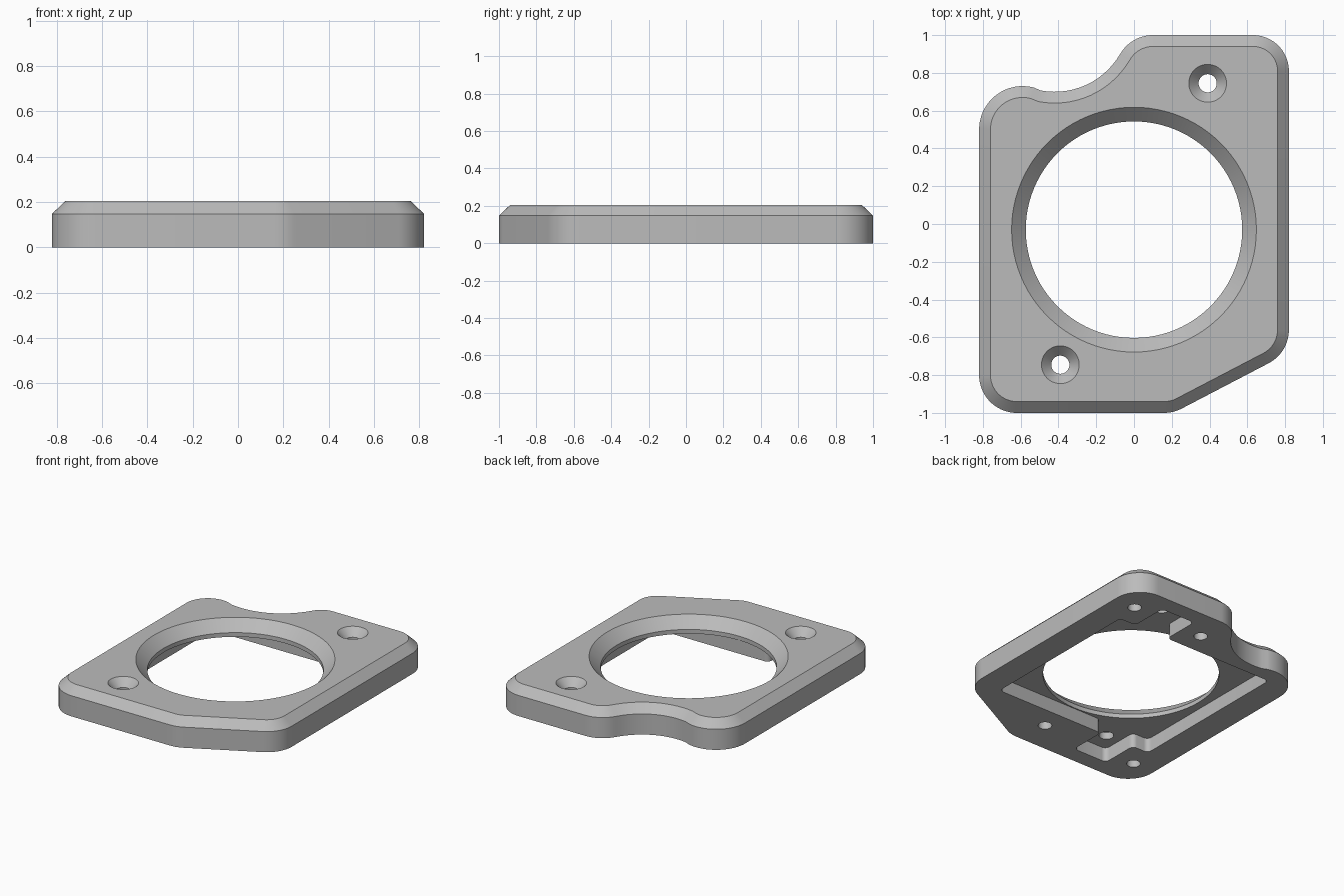
import bpy, bmesh
from math import cos, sin, radians, pi

cube = bpy.data.objects.get("Cube")
if cube:
    bpy.data.objects.remove(cube, do_unlink=True)

HEIGHT, SHOULDER, INSET, POCKET = 0.205, 0.148, 0.06, 0.1

grey = bpy.data.materials.new("light grey")
grey.use_nodes = True
grey.diffuse_color = (0.5, 0.5, 0.5, 1)
grey.node_tree.nodes["Principled BSDF"].inputs["Base Color"].default_value = (0.5, 0.5, 0.5, 1)

# Plate outline as tangent arcs: centre x, centre y, radius, start and end angle
ARCS = [
    (-0.62, -0.8, 0.2, 180, 270),
    (0.16, -0.8, 0.2, 270, 296.6),
    (0.62, -0.56, 0.2, 296.6, 360),
    (0.63, 0.81, 0.19, 0, 90),
    (0.1, 0.8, 0.2, 90, 150),
    (-0.42, 1.1, -0.4, 330, 254.2),   # negative radius: hollow scallop
    (-0.59, 0.5, 0.23, 74.2, 180),
]


def outline(inset):
    pts = []
    for cx, cy, r, a0, a1 in ARCS:
        radius = abs(r - inset)
        steps = max(4, round(abs(a1 - a0) / 5))
        for i in range(steps + 1):
            if r < 0 and i in (0, steps):
                continue          # shared tangent points
            a = radians(a0 + (a1 - a0) * i / steps)
            pts.append((cx + radius * cos(a), cy + radius * sin(a)))
    return pts


def circle(x, y, r, n):
    return [(x + r * cos(2 * pi * i / n), y + r * sin(2 * pi * i / n)) for i in range(n)]


def loft(name, sections, corner=0):
    """Solid through (z, points) sections, with optional rounded upright edges."""
    bm = bmesh.new()
    rings = [[bm.verts.new((x, y, z)) for x, y in pts] for z, pts in sections]
    for low, high in zip(rings, rings[1:]):
        n = len(low)
        for i in range(n):
            j = (i + 1) % n
            bm.faces.new((low[i], low[j], high[j], high[i]))
    bm.faces.new(rings[0][::-1])
    bm.faces.new(rings[-1])
    if corner:
        upright = [e for e in bm.edges if abs(e.verts[0].co.z - e.verts[1].co.z) > 0.01]
        bmesh.ops.bevel(bm, geom=upright, offset=corner, segments=6,
                        profile=0.5, affect='EDGES')
    bmesh.ops.recalc_face_normals(bm, faces=bm.faces)
    mesh = bpy.data.meshes.new(name)
    bm.to_mesh(mesh)
    bm.free()
    mesh.materials.append(grey)
    obj = bpy.data.objects.new(name, mesh)
    bpy.context.collection.objects.link(obj)
    return obj


def turned(name, x, y, profile, n=48):
    return loft(name, [(z, circle(x, y, r, n)) for z, r in profile])


plate = loft("mounting_plate", [(0, outline(0)), (SHOULDER, outline(0)),
                                (HEIGHT, outline(INSET))])

# Underside pocket: a square with a tab around each screw, the same turned half round
half = [(-0.63, -0.61), (-0.5, -0.61), (-0.5, -0.88), (-0.23, -0.88), (-0.23, -0.61)]
pocket = half + [(0.63, -0.61)] + [(-x, -y) for x, y in half[1:]] 
pocket = half + [(0.63, -0.61), (0.63, 0.61)] + [(-x, -y) for x, y in half[1:]] + [(-0.63, 0.61)]
cutters = [loft("pocket_cutter", [(-0.1, pocket), (POCKET, pocket)], corner=0.035)]

# Main opening with a chamfered rim
cutters.append(turned("opening_cutter", 0, -0.03, [
    (0.05, 0.573), (0.13, 0.573), (HEIGHT, 0.648), (0.25, 0.693)], n=96))

# Countersunk screw holes
for s in (1, -1):
    cutters.append(turned("screw_cutter", 0.39 * s, 0.745 * s, [
        (0.05, 0.048), (0.15, 0.048), (HEIGHT, 0.1), (0.22, 0.114)]))

# Blind holes in the underside
for x, y in ((0.65, 0.78), (-0.65, -0.78), (0.08, 0.77), (0.11, -0.77)):
    cutters.append(turned("blind_hole_cutter", x, y, [(-0.05, 0.045), (0.1, 0.045)], n=32))

bpy.ops.object.select_all(action='DESELECT')
bpy.context.view_layer.objects.active = plate
plate.select_set(True)
for cutter in cutters:
    cutter.hide_render = True
    cut = plate.modifiers.new("cut", 'BOOLEAN')
    cut.operation = 'DIFFERENCE'
    cut.solver = 'EXACT'
    cut.object = cutter
    bpy.ops.object.modifier_apply(modifier=cut.name)
for cutter in cutters:
    bpy.data.objects.remove(cutter, do_unlink=True)

bpy.ops.object.shade_smooth_by_angle(angle=radians(25))
